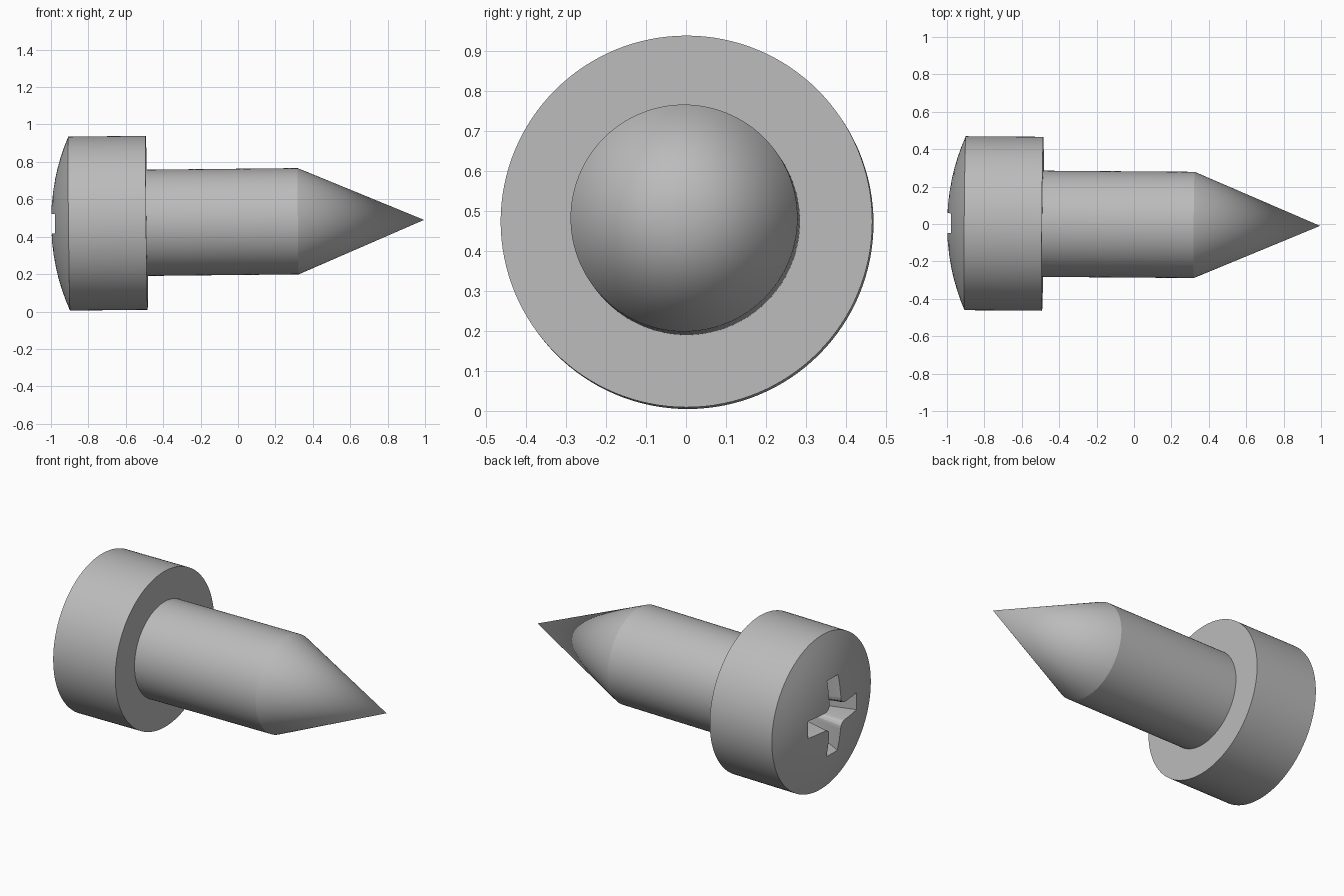
import bpy, bmesh, math
from mathutils import Matrix, Vector

if "Cube" in bpy.data.objects:
    bpy.data.objects.remove(bpy.data.objects["Cube"])

SEG = 128
HEAD_R, SHAFT_R = 0.465, 0.284
RIM, UNDER, SHOULDER, TIP = 0.097, 0.512, 1.322, 1.995

metal = bpy.data.materials.new("plain grey metal")
metal.diffuse_color = (0.5, 0.5, 0.5, 1)
metal.use_nodes = True
metal.node_tree.nodes["Principled BSDF"].inputs["Base Color"].default_value = metal.diffuse_color

# The screw axis leans very slightly from the x axis
axis = Vector((1, -0.0075, 0.0105)).normalized()
frame = Matrix.Translation((-1, 0.005, 0.469)) @ axis.to_track_quat('X', 'Z').to_matrix().to_4x4()


def make_object(name, bm):
    bmesh.ops.recalc_face_normals(bm, faces=bm.faces)
    mesh = bpy.data.meshes.new(name)
    bm.to_mesh(mesh)
    bm.free()
    mesh.materials.append(metal)
    ob = bpy.data.objects.new(name, mesh)
    bpy.context.collection.objects.link(ob)
    ob.matrix_world = frame
    return ob


def lathe(name, profile):
    """Revolve (distance along axis, radius) points around x."""
    bm = bmesh.new()
    verts = [bm.verts.new((x, 0, r)) for x, r in profile]
    edges = [bm.edges.new(p) for p in zip(verts, verts[1:])]
    bmesh.ops.spin(bm, geom=verts + edges, cent=(0, 0, 0), axis=(1, 0, 0),
                   angle=2 * math.pi, steps=SEG)
    bmesh.ops.remove_doubles(bm, verts=bm.verts, dist=1e-5)
    return make_object(name, bm)


# Domed head, shank and point in one profile
R = (HEAD_R ** 2 + RIM ** 2) / (2 * RIM)
full = math.asin(HEAD_R / R)
dome = [(R * (1 - math.cos(full * i / 8)), R * math.sin(full * i / 8)) for i in range(9)]
screw = lathe("screw", dome + [(UNDER, HEAD_R), (UNDER, SHAFT_R), (SHOULDER, SHAFT_R), (TIP, 0)])


# Cross recess cutter: tapered, with rounded inner corners
def cross(length, half, fillet):
    pts = []
    for q in range(4):
        c, s = math.cos(q * math.pi / 2), math.sin(q * math.pi / 2)
        arm = [(length, -half), (length, half)]
        o = half + fillet
        for i in range(5):
            a = math.radians(270 - 22.5 * i)
            arm.append((o + fillet * math.cos(a), o + fillet * math.sin(a)))
        pts += [(c * y - s * z, s * y + c * z) for y, z in arm]
    return pts


bm = bmesh.new()
rings = [[bm.verts.new((x, y, z)) for y, z in cross(l, h, f)]
         for x, l, h, f in ((-0.05, 0.265, 0.058, 0.04), (0.22, 0.13, 0.035, 0.03))]
n = len(rings[0])
for i in range(n):
    j = (i + 1) % n
    bm.faces.new((rings[0][i], rings[0][j], rings[1][j], rings[1][i]))
for ring in rings:
    bm.faces.new(ring)
cutter = make_object("recess_cutter", bm)
cutter.hide_render = True

mod = screw.modifiers.new("recess", 'BOOLEAN')
mod.object = cutter
mod.operation = 'DIFFERENCE'
mod.solver = 'EXACT'
bpy.context.view_layer.objects.active = screw
screw.select_set(True)
bpy.ops.object.modifier_apply(modifier=mod.name)
bpy.data.objects.remove(cutter)
bpy.ops.object.shade_smooth_by_angle(angle=math.radians(15))
